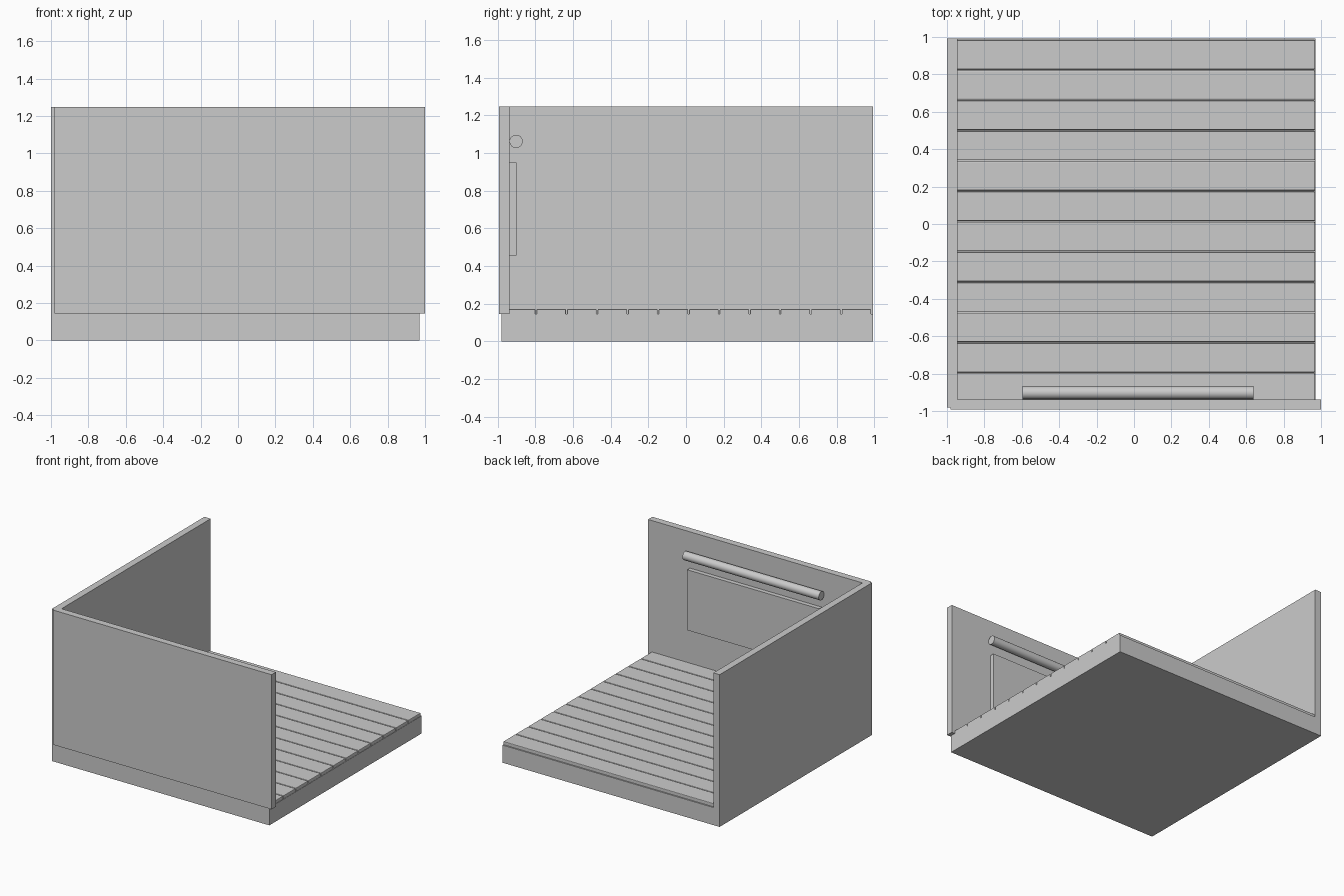
import bpy
import bmesh
from math import pi

if "Cube" in bpy.data.objects:
    bpy.data.objects.remove(bpy.data.objects["Cube"])


def box(name, x, y, z, bevel=0.0):
    """Axis-aligned box from (min, max) ranges, optionally with rounded edges."""
    bm = bmesh.new()
    bmesh.ops.create_cube(bm, size=1)
    for v in bm.verts:
        for i, (lo, hi) in enumerate((x, y, z)):
            v.co[i] = hi if v.co[i] > 0 else lo
    mesh = bpy.data.meshes.new(name)
    bm.to_mesh(mesh)
    bm.free()
    ob = bpy.data.objects.new(name, mesh)
    bpy.context.collection.objects.link(ob)
    if bevel:
        mod = ob.modifiers.new("rounded_edges", 'BEVEL')
        mod.width = bevel
        mod.segments = 2
    return ob


BASE_TOP = 0.144
WALL_TOP = 1.247

# Floor slab
box("floor_slab", (-1, 0.97), (-0.98, 0.993), (0, BASE_TOP))

# Two walls meeting at the front left corner
box("left_wall", (-1, -0.943), (-0.98, 0.993), (BASE_TOP, WALL_TOP))
box("front_wall", (-0.98, 1), (-0.993, -0.937), (BASE_TOP, WALL_TOP))

# Floor boards with narrow rounded grooves between them
PITCH, GAP = 0.162, 0.006
for i in range(12):
    y0 = -0.958 + i * PITCH
    box(f"floor_board_{i + 1}", (-0.985, 0.968),
        (y0 + GAP / 2, y0 + PITCH - GAP / 2), (0.14, 0.171), bevel=0.005)

# Flat panel on the inside of the front wall
box("wall_panel", (-0.575, 0.62), (-0.94, -0.901), (0.455, 0.95))

# Round tube above the panel
bpy.ops.mesh.primitive_cylinder_add(vertices=32, radius=0.035, depth=1.235,
                                    location=(0.022, -0.902, 1.061),
                                    rotation=(0, pi / 2, 0))
tube = bpy.context.object
tube.name = "wall_tube"
bpy.ops.object.shade_smooth_by_angle()
